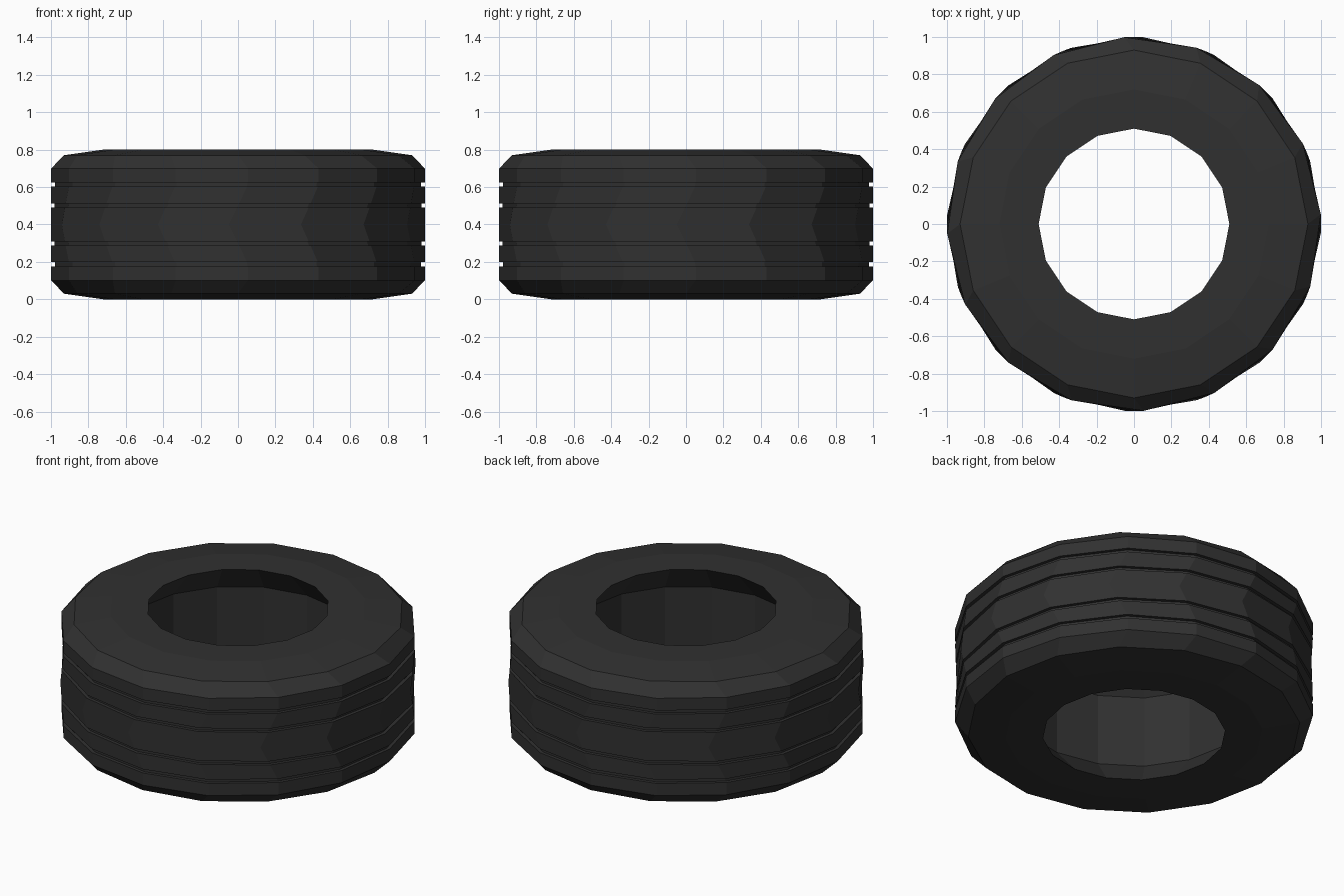
import bpy, bmesh, math

if "Cube" in bpy.data.objects:
    bpy.data.objects.remove(bpy.data.objects["Cube"])

SIDES = 16
MID = 0.4

# Upper half of the closed cross-section: radius, height above middle, twist in degrees
upper = [
    (1.0, 0.0, -2.8),                                                      # tread centre
    (1.0, 0.09, -0.3), (0.98, 0.09, -0.3), (0.98, 0.112, 0.3), (1.0, 0.112, 0.3),  # inner groove
    (1.0, 0.202, 2.8), (0.98, 0.202, 2.8), (0.98, 0.225, 3.0), (1.0, 0.225, 3.0),  # outer groove
    (1.0, 0.30, 3.0), (0.93, 0.37, 0),                                     # shoulder
    (0.72, 0.40, 0), (0.51, 0.40, 0),                                      # sidewall
    (0.67, 0.22, 0),                                                       # inner cavity
]
lower = [(r, -h, t) for r, h, t in reversed(upper[1:])]
profile = upper + lower

# Sweep the cross-section around z
bm = bmesh.new()
rings = []
for r, h, t in profile:
    ring = []
    for i in range(SIDES):
        a = 2 * math.pi * i / SIDES + math.radians(t)
        ring.append(bm.verts.new((r * math.cos(a), r * math.sin(a), MID + h)))
    rings.append(ring)
for k, ring in enumerate(rings):
    nxt = rings[(k + 1) % len(rings)]
    for i in range(SIDES):
        j = (i + 1) % SIDES
        bm.faces.new((ring[i], ring[j], nxt[j], nxt[i]))
bmesh.ops.recalc_face_normals(bm, faces=bm.faces)

mesh = bpy.data.meshes.new("tire")
bm.to_mesh(mesh)
bm.free()
tire = bpy.data.objects.new("tire", mesh)
bpy.context.collection.objects.link(tire)

# Dark rubber
rubber = bpy.data.materials.new("rubber")
rubber.diffuse_color = (0.03, 0.03, 0.03, 1)
rubber.use_nodes = True
rubber.node_tree.nodes["Principled BSDF"].inputs["Base Color"].default_value = rubber.diffuse_color
mesh.materials.append(rubber)
